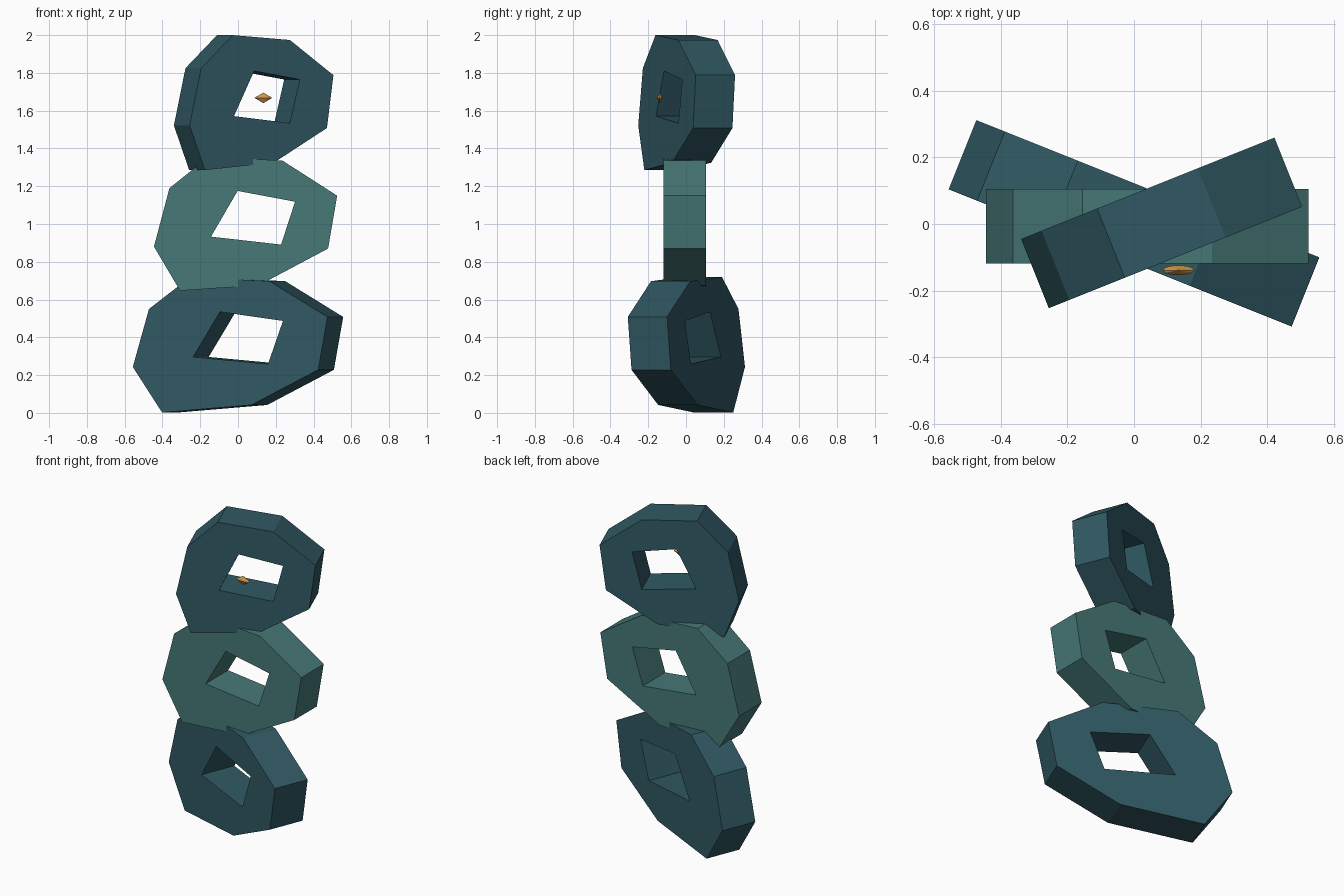
import bpy
import bmesh
from math import radians, sin, cos, tau
from mathutils import Matrix, Vector

cube = bpy.data.objects.get("Cube")
if cube:
    bpy.data.objects.remove(cube, do_unlink=True)


def material(name, rgb):
    m = bpy.data.materials.new(name)
    m.use_nodes = True
    m.diffuse_color = (*rgb, 1)
    m.node_tree.nodes["Principled BSDF"].inputs["Base Color"].default_value = (*rgb, 1)
    return m


dark_teal = material("dark teal", (0.030, 0.100, 0.125))
sea_green = material("sea green", (0.062, 0.190, 0.185))
amber = material("amber", (0.60, 0.29, 0.06))


def add_object(name, bm, mat):
    bmesh.ops.recalc_face_normals(bm, faces=bm.faces)
    mesh = bpy.data.meshes.new(name)
    bm.to_mesh(mesh)
    bm.free()
    mesh.materials.append(mat)
    obj = bpy.data.objects.new(name, mesh)
    bpy.context.collection.objects.link(obj)
    return obj


def ring_block(name, outline, hole, centre, turn, mat, depth=0.224):
    """Extrude an (x, z) outline with a hole, then turn it about the vertical."""
    bm = bmesh.new()
    edges = []
    for loop in (outline, hole):
        vs = [bm.verts.new((x, -depth / 2, z)) for x, z in loop]
        edges += [bm.edges.new((a, b)) for a, b in zip(vs, vs[1:] + vs[:1])]
    bmesh.ops.triangle_fill(bm, edges=edges, use_beauty=True, normal=(0, -1, 0))
    # Extrude the holed front face to the back
    result = bmesh.ops.extrude_face_region(bm, geom=bm.faces[:], use_keep_orig=True)
    moved = [g for g in result["geom"] if isinstance(g, bmesh.types.BMVert)]
    bmesh.ops.translate(bm, verts=moved, vec=(0, depth, 0))
    place = Matrix.Translation((*centre, 0)) @ Matrix.Rotation(radians(turn), 4, "Z")
    bm.transform(place)
    return add_object(name, bm, mat)


# Lower block
ring_block("lower_block",
           [(-.555, .243), (-.463, .55), (-.227, .72), (.225, .697),
            (.555, .508), (.502, .228), (.122, .042), (-.388, .002)],
           [(-.058, .535), (.301, .487), (.216, .259), (-.212, .296)],
           (0, .002), -21.8, dark_teal)

# Middle block
ring_block("middle_block",
           [(-.445, .88), (-.363, 1.19), (-.155, 1.356), (.235, 1.336),
            (.525, 1.15), (.477, .87), (.11, .675), (-.307, .647)],
           [(-.002, 1.175), (.302, 1.118), (.228, .891), (-.143, .933)],
           (0, -.007), 0, sea_green)

# Upper block
ring_block("upper_block",
           [(-.409, 1.522), (-.343, 1.825), (-.163, 2.0), (.163, 1.974),
            (.411, 1.788), (.374, 1.508), (.072, 1.325), (-.322, 1.285)],
           [(-.041, 1.81), (.22, 1.765), (.163, 1.534), (-.156, 1.571)],
           (.082, .003), 21.8, dark_teal)

# Small flattened gem in front of the upper opening
bm = bmesh.new()
middle = Vector((.134, -.139, 1.668))
sides = 12
ring = [bm.verts.new(middle + Vector((.047 * cos(tau * i / sides), .015 * sin(tau * i / sides), 0)))
        for i in range(sides)]
for height in (.028, -.028):
    tip = bm.verts.new(middle + Vector((0, 0, height)))
    for a, b in zip(ring, ring[1:] + ring[:1]):
        bm.faces.new((a, b, tip))
add_object("gem", bm, amber)
